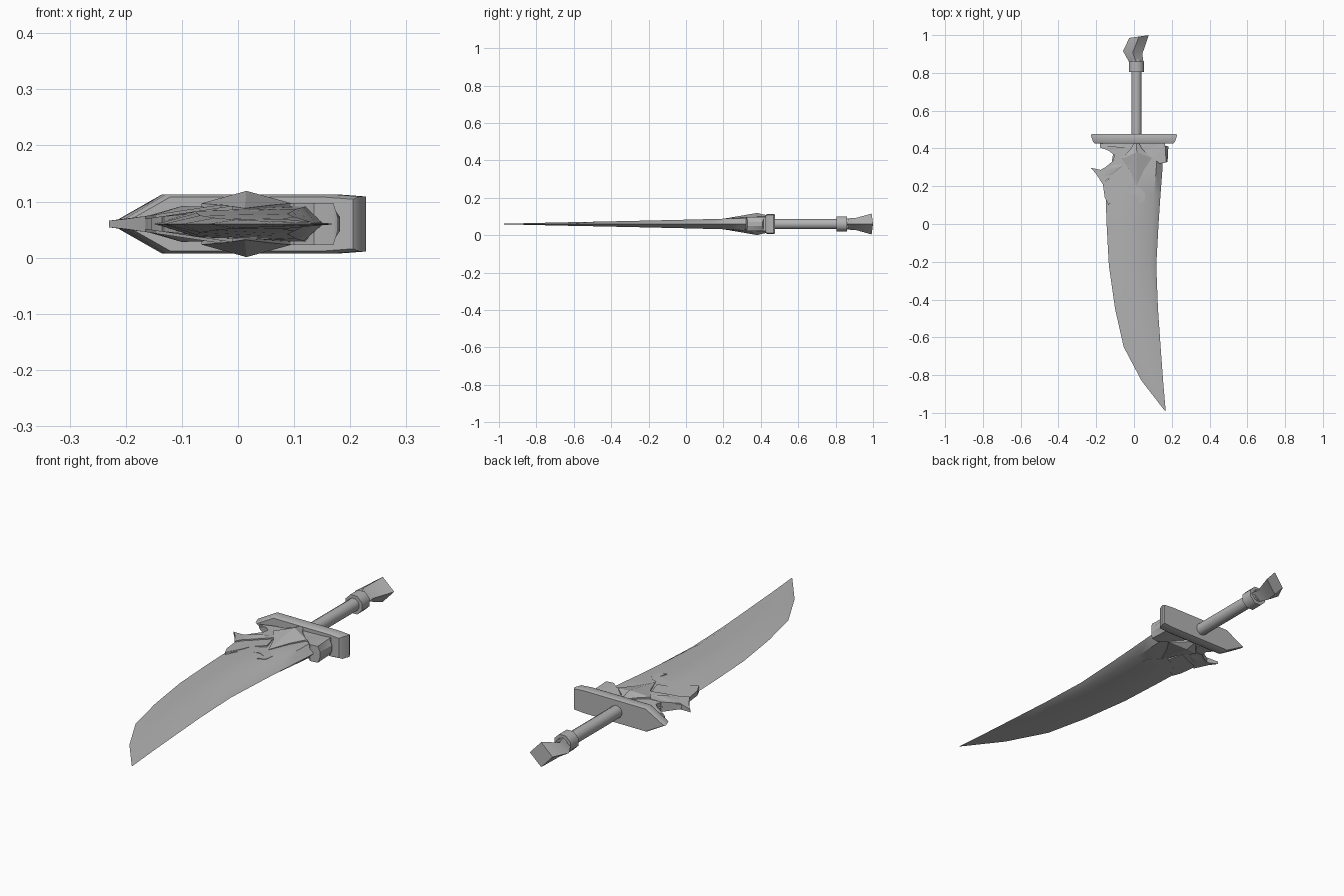
import bpy, bmesh, math
from mathutils import Vector

old = bpy.data.objects.get("Cube")
if old:
    bpy.data.objects.remove(old, do_unlink=True)

MID = 0.06    # height of the sword's middle plane
GRIP_X = 0.013

steel = bpy.data.materials.new("plain grey")
steel.use_nodes = True
steel.diffuse_color = (0.45, 0.45, 0.45, 1)
steel.node_tree.nodes["Principled BSDF"].inputs["Base Color"].default_value = (0.45, 0.45, 0.45, 1)


def finish(bm, name, angle=35):
    bmesh.ops.remove_doubles(bm, verts=bm.verts, dist=0.0005)
    bmesh.ops.recalc_face_normals(bm, faces=bm.faces)
    mesh = bpy.data.meshes.new(name)
    bm.to_mesh(mesh)
    bm.free()
    mesh.materials.append(steel)
    ob = bpy.data.objects.new(name, mesh)
    bpy.context.collection.objects.link(ob)
    bpy.ops.object.select_all(action='DESELECT')
    ob.select_set(True)
    bpy.context.view_layer.objects.active = ob
    bpy.ops.object.shade_smooth_by_angle(angle=math.radians(angle))
    return ob


def loft(name, rings, angle=35):
    """Skin a list of closed rings and cap both ends."""
    bm = bmesh.new()
    loops = [[bm.verts.new(p) for p in ring] for ring in rings]
    n = len(loops[0])
    for a, b in zip(loops, loops[1:]):
        for i in range(n):
            j = (i + 1) % n
            bm.faces.new((a[i], a[j], b[j], b[i]))
    bm.faces.new(loops[0])
    bm.faces.new(loops[-1])
    return finish(bm, name, angle)


def plate(name, outline, half, peak=None):
    """Solid mirrored about the middle plane; half(x, y) gives its half thickness."""
    bm = bmesh.new()
    sides = []
    for s in (1, -1):
        ring = [bm.verts.new((x, y, MID + s * half(x, y))) for x, y in outline]
        sides.append(ring)
        if peak:
            top = bm.verts.new((peak[0], peak[1], MID + s * peak[2]))
            for i in range(len(ring)):
                bm.faces.new((ring[i - 1], ring[i], top))
        else:
            face = bm.faces.new(ring)
            bmesh.ops.triangulate(bm, faces=[face])
    for i in range(len(outline)):
        bm.faces.new((sides[0][i - 1], sides[0][i], sides[1][i], sides[1][i - 1]))
    return finish(bm, name, 25)


# Curved blade: y, cutting edge x, spine x, half thickness
stations = [(0.44, -0.10, 0.155, 0.034), (0.28, -0.125, 0.15, 0.03),
            (0.15, -0.15, 0.14, 0.027), (0.0, -0.145, 0.13, 0.023),
            (-0.22, -0.133, 0.118, 0.018), (-0.45, -0.10, 0.127, 0.013),
            (-0.65, -0.055, 0.141, 0.009), (-0.83, 0.04, 0.154, 0.005)]
rings = []
for y, edge, spine, t in stations:
    w = spine - edge
    bevel = 0.12 if y > -0.5 else 0.32
    xs, xe = edge + 0.26 * w, spine - bevel * w
    rings.append([(edge, y, MID), (xs, y, MID + t * 0.85), (xe, y, MID + t),
                  (spine, y, MID), (xe, y, MID - t), (xs, y, MID - t * 0.85)])
tip = Vector((0.166, -0.99, MID))
rings.append([tip + Vector((0.002 * math.cos(a), 0, 0.001 * math.sin(a)))
              for a in [math.pi - i * math.pi / 3 for i in range(6)]])
loft("blade", rings, 40)

# Crossguard, pointed on one end and blunt on the other
guard = [(-0.228, 0), (-0.135, 0.053), (0.175, 0.053), (0.228, 0.049),
         (0.228, -0.049), (0.175, -0.053), (-0.135, -0.053)]
loft("crossguard", [[(x * sx, y, MID + z * sz) for x, z in guard]
                    for y, sx, sz in [(0.425, 0.9, 0.9), (0.435, 0.95, 1),
                                      (0.468, 1, 1), (0.476, 0.98, 0.95)]])


# Collar and ornaments thin out toward the cutting edge
def wedge(extra):
    return lambda x, y: min(0.04, max(0.003, 0.036 + 0.15 * x)) + extra


def collar_half(x, y):
    return 0.012 if x > 0.176 else min(0.037, max(0.003, 0.034 + 0.17 * x))


plate("collar", [(-0.18, 0.43), (-0.18, 0.405), (-0.12, 0.385), (-0.10, 0.36),
                 (-0.10, 0.33), (0.0, 0.31), (0.10, 0.35), (0.135, 0.32),
                 (0.17, 0.325), (0.178, 0.33), (0.182, 0.41), (0.165, 0.415),
                 (0.165, 0.43)], collar_half)
plate("upper_claw", [(-0.18, 0.41), (-0.10, 0.41), (-0.02, 0.40), (-0.06, 0.35),
                     (-0.11, 0.335), (-0.105, 0.365), (-0.13, 0.385)], wedge(0.002))
plate("wing", [(-0.23, 0.298), (-0.17, 0.285), (-0.11, 0.335), (-0.05, 0.35),
               (-0.02, 0.30), (-0.10, 0.255), (-0.145, 0.235), (-0.165, 0.21),
               (-0.20, 0.265)], wedge(0.003))
plate("wing_ridge", [(-0.18, 0.285), (-0.115, 0.32), (-0.04, 0.32), (-0.12, 0.25),
                     (-0.165, 0.24)], wedge(0), (-0.10, 0.29, 0.032))
plate("lower_wing", [(-0.165, 0.215), (-0.12, 0.25), (-0.03, 0.29), (-0.01, 0.22),
                     (-0.07, 0.19), (-0.09, 0.155), (-0.135, 0.10), (-0.155, 0.14)],
      wedge(-0.002))
plate("scroll", [(-0.10, 0.17), (-0.04, 0.19), (0.03, 0.19), (0.06, 0.16),
                 (0.055, 0.12), (0.02, 0.105), (0.03, 0.14), (0.0, 0.155),
                 (-0.07, 0.145), (-0.13, 0.105)],
      lambda x, y: 0.027 + 0.1 * min(x, 0))

# Raised star in the middle of the collar
plate("star", [(0.012, 0.45), (0.045, 0.395), (0.095, 0.35), (0.055, 0.29),
               (0.012, 0.20), (-0.02, 0.28), (-0.065, 0.345), (-0.02, 0.395)],
      lambda x, y: 0.028 + 0.06 * (y - 0.2), (0.015, 0.38, 0.059))


# Round grip and its ring
def turned(name, profile, sides):
    loft(name, [[(GRIP_X + r * math.cos(a), y, MID + r * math.sin(a))
                 for a in [2 * math.pi * (i + 0.5) / sides for i in range(sides)]]
                for y, r in profile], 50)


turned("grip", [(0.46, 0.028), (0.87, 0.028)], 12)
turned("grip_ring", [(0.805, 0.044), (0.86, 0.044)], 8)

# Flared pommel: left x, left y, right x, right y, half height
flare = [(-0.026, 0.858, 0.05, 0.858, 0.03), (-0.058, 0.915, 0.044, 0.90, 0.032),
         (-0.025, 0.985, 0.078, 1.0, 0.056)]
rings = []
for lx, ly, rx, ry, h in flare:
    cx, cy = (lx + rx) / 2, (ly + ry) / 2
    rings.append([(lx, ly, MID), (cx, cy, MID + h), (rx, ry, MID), (cx, cy, MID - h)])
loft("pommel", rings, 30)
